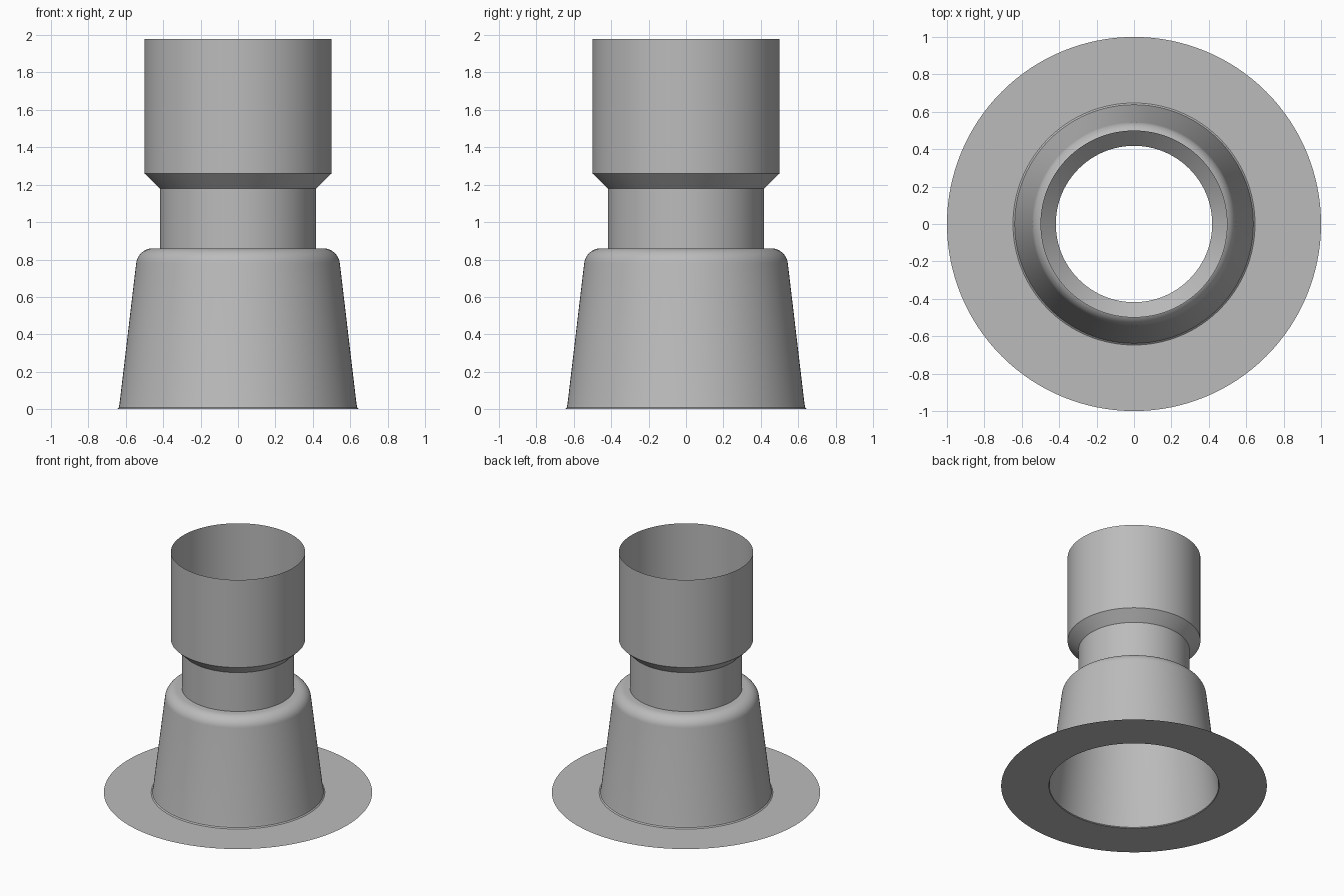
import bpy, bmesh
from math import sin, cos, radians, pi

cube = bpy.data.objects.get("Cube")
if cube:
    bpy.data.objects.remove(cube)

SEGMENTS = 128

grey = bpy.data.materials.new("mid_grey")
grey.use_nodes = True
colour = (0.5, 0.5, 0.5, 1)
grey.diffuse_color = colour
grey.node_tree.nodes["Principled BSDF"].inputs["Base Color"].default_value = colour


def revolve(name, profile):
    """Spin an open (radius, height) profile into a thin sheet shell."""
    bm = bmesh.new()
    verts = [bm.verts.new((r, 0, z)) for r, z in profile]
    edges = [bm.edges.new(pair) for pair in zip(verts, verts[1:])]
    bmesh.ops.spin(bm, geom=verts + edges, cent=(0, 0, 0), axis=(0, 0, 1),
                   angle=2 * pi, steps=SEGMENTS, use_merge=True)
    bmesh.ops.remove_doubles(bm, verts=bm.verts, dist=0.0001)
    bmesh.ops.recalc_face_normals(bm, faces=bm.faces)
    # the outer skin must face outwards
    wall = max(bm.faces, key=lambda f: f.calc_center_median().z)
    if wall.normal.dot(wall.calc_center_median() * 1) < 0:
        bmesh.ops.reverse_faces(bm, faces=bm.faces)
    mesh = bpy.data.meshes.new(name)
    bm.to_mesh(mesh)
    bm.free()
    mesh.materials.append(grey)
    obj = bpy.data.objects.new(name, mesh)
    bpy.context.collection.objects.link(obj)
    bpy.ops.object.select_all(action="DESELECT")
    obj.select_set(True)
    bpy.context.view_layer.objects.active = obj
    bpy.ops.object.shade_smooth_by_angle(angle=radians(30))
    return obj


# Flat base flange
revolve("base_flange", [(0.64, 0), (1.0, 0)])

# Tapered skirt with a small foot flare and a rounded shoulder
fillet = [(0.455 + 0.09 * cos(radians(a)), 0.77 + 0.09 * sin(radians(a)))
          for a in range(7, 91, 7)]
revolve("tapered_skirt",
        [(0.647, 0), (0.638, 0.008), (0.634, 0.025)] + fillet + [(0.455, 0.86), (0.418, 0.86)])

# Narrow neck, chamfered step and wide socket
revolve("neck_and_socket", [(0.418, 0.86), (0.418, 1.18), (0.5, 1.26), (0.5, 1.98)])
